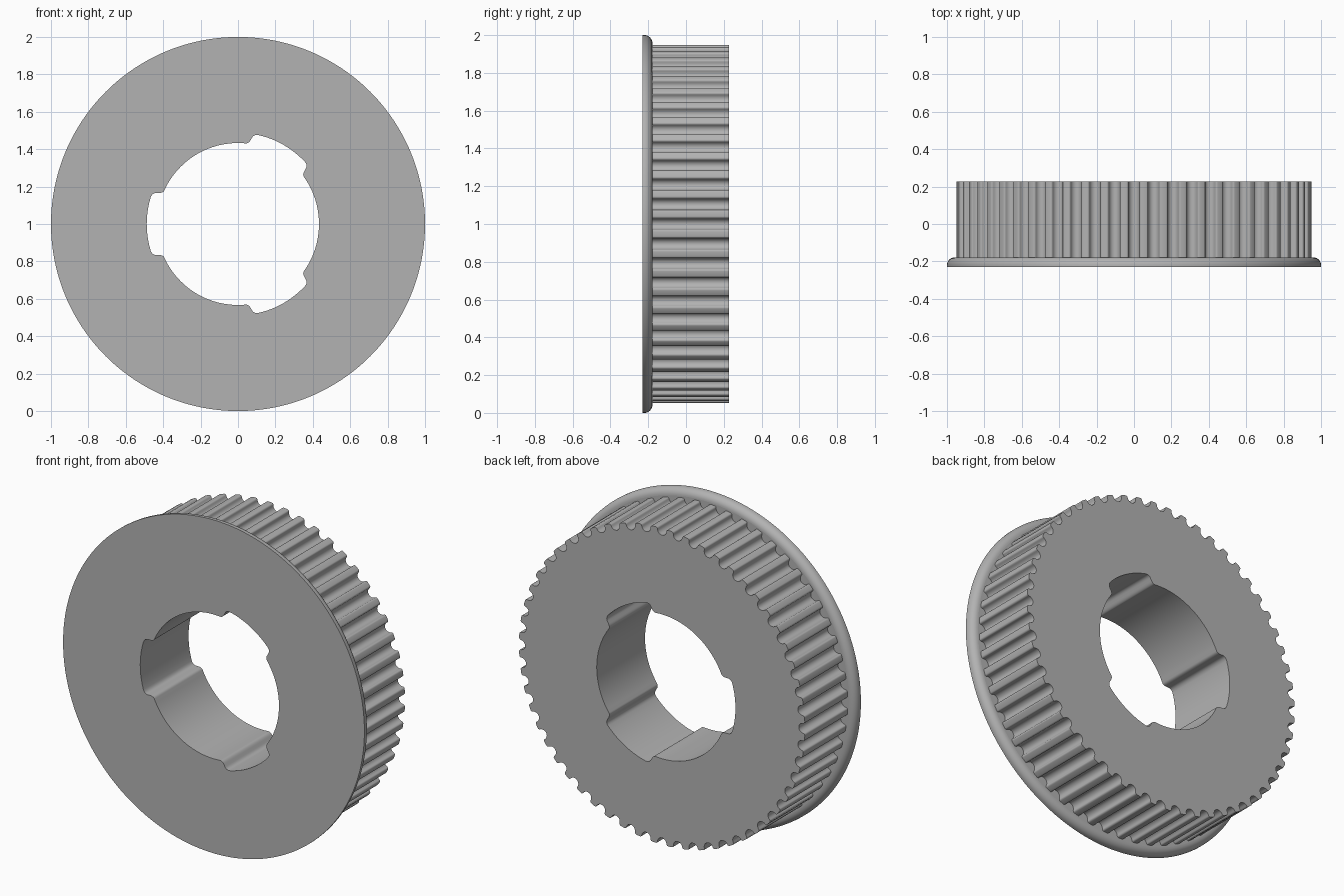
import bpy, bmesh
from math import sin, cos, pi, radians, sqrt
from mathutils import Vector

FRONT, SHOULDER, BACK = -0.23, -0.178, 0.228
TEETH, TIP = 56, 0.949
BORE, KEYWAY, KEY_HALF = 0.433, 0.488, 0.166

if "Cube" in bpy.data.objects:
    bpy.data.objects.remove(bpy.data.objects["Cube"])

steel = bpy.data.materials.new("grey_metal")
steel.use_nodes = True
steel.diffuse_color = (0.45, 0.45, 0.45, 1)
steel.node_tree.nodes["Principled BSDF"].inputs["Base Color"].default_value = (0.45, 0.45, 0.45, 1)


def polar(r, a):
    return Vector((r * cos(a), r * sin(a)))


def circle(r, n=192):
    return [polar(r, 2 * pi * i / n) for i in range(n)]


def bend(a, b, c, n=5):
    """Rounded corner from a to c, pulled towards b."""
    return [a * (1 - t) ** 2 + b * 2 * t * (1 - t) + c * t * t for t in (i / n for i in range(n + 1))]


def spin(points, angle):
    c, s = cos(angle), sin(angle)
    return [Vector((p.x * c - p.y * s, p.x * s + p.y * c)) for p in points]


def tooth_outline():
    """Round-bottomed grooves with softened tooth edges."""
    half = [(0.03 * sin(t), 0.011 + 0.03 * cos(t)) for t in (pi / 2 * i / 6 for i in range(7))]
    half += [(0.041 - 0.011 * cos(t), 0.011 - 0.011 * sin(t)) for t in (pi / 2 * i / 4 for i in range(1, 5))]
    groove = [(-s, d) for s, d in half[:0:-1]] + half
    points = [polar(TIP - d, s / TIP) for s, d in groove]
    return [p for k in range(TEETH) for p in spin(points, 2 * pi * k / TEETH)]


def bore_outline():
    """Round hole with three rounded keyways."""
    edge, inner = radians(17), radians(24.5)
    corner = bend(polar(KEYWAY, edge), Vector((sqrt(KEYWAY ** 2 - KEY_HALF ** 2), KEY_HALF)), Vector((0.437, KEY_HALF)))
    corner += bend(Vector((0.422, KEY_HALF)), Vector((sqrt(BORE ** 2 - KEY_HALF ** 2), KEY_HALF)), polar(BORE, inner))
    third = [Vector((p.x, -p.y)) for p in reversed(corner)]
    third += [polar(KEYWAY, edge * (i / 5 - 1)) for i in range(1, 10)]
    third += corner
    gap = 2 * pi / 3 - 2 * inner
    third += [polar(BORE, inner + gap * i / 24) for i in range(1, 24)]
    return [p for k in range(3) for p in spin(third, pi / 3 + 2 * pi * k / 3)]


def loop(bm, points, y):
    return [bm.verts.new((p.x, y, p.y + 1)) for p in points]


def wall(bm, a, b):
    """Side faces running outward-facing from loop a (front) to loop b (back)."""
    for i in range(len(a)):
        j = (i + 1) % len(a)
        bm.faces.new((a[i], a[j], b[j], b[i]))


def cap(bm, outer, inner, side):
    """Flat face between two outlines, facing side along y."""
    edges = []
    for ring in (outer, inner):
        for i in range(len(ring)):
            pair = (ring[i], ring[(i + 1) % len(ring)])
            edges.append(bm.edges.get(pair) or bm.edges.new(pair))
    made = bmesh.ops.triangle_fill(bm, edges=edges, use_beauty=True)
    for f in made["geom"]:
        if isinstance(f, bmesh.types.BMFace):
            f.normal_update()
            if f.normal.y * side < 0:
                f.normal_flip()


def finish(bm, name):
    mesh = bpy.data.meshes.new(name)
    bm.to_mesh(mesh)
    bm.free()
    mesh.materials.append(steel)
    obj = bpy.data.objects.new(name, mesh)
    bpy.context.collection.objects.link(obj)
    bpy.ops.object.select_all(action='DESELECT')
    obj.select_set(True)
    bpy.context.view_layer.objects.active = obj
    bpy.ops.object.shade_smooth_by_angle(angle=radians(35))


teeth, bore = tooth_outline(), bore_outline()

# Flange: flat front, rim rounded towards the teeth
bm = bmesh.new()
R = 0.042
rim = [(1.0, FRONT)] + [(1 - R + R * cos(t), SHOULDER - R + R * sin(t)) for t in (pi / 2 * i / 8 for i in range(9))]
rings = [loop(bm, circle(r), y) for r, y in rim]
for a, b in zip(rings, rings[1:]):
    wall(bm, a, b)
cap(bm, rings[0], loop(bm, bore, FRONT), -1)
cap(bm, rings[-1], loop(bm, teeth, SHOULDER), 1)
finish(bm, "flange")

# Toothed ring with its back face
bm = bmesh.new()
front, back = loop(bm, teeth, SHOULDER), loop(bm, teeth, BACK)
wall(bm, front, back)
cap(bm, back, loop(bm, bore, BACK), 1)
finish(bm, "toothed_ring")

# Bore wall, facing the axis
bm = bmesh.new()
wall(bm, loop(bm, bore[::-1], FRONT), loop(bm, bore[::-1], BACK))
finish(bm, "keyed_bore")
